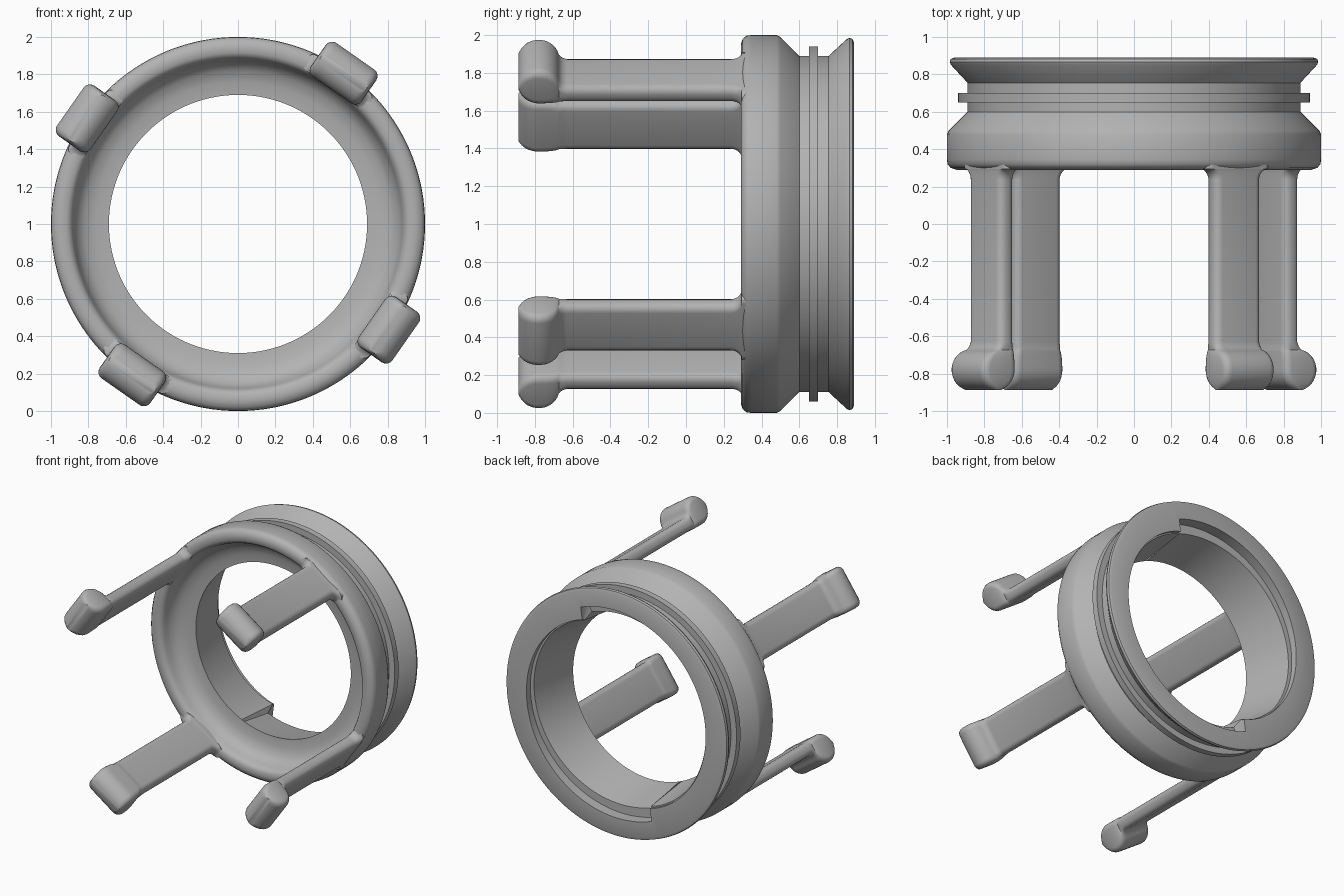
import bpy, bmesh, math
from mathutils import Matrix

cube = bpy.data.objects.get("Cube")
if cube:
    bpy.data.objects.remove(cube, do_unlink=True)

grey = bpy.data.materials.new("plain grey")
grey.use_nodes = True
colour = (0.45, 0.45, 0.45, 1)
grey.diffuse_color = colour
grey.node_tree.nodes["Principled BSDF"].inputs["Base Color"].default_value = colour


def make_object(name, bm):
    bmesh.ops.recalc_face_normals(bm, faces=bm.faces)
    mesh = bpy.data.meshes.new(name)
    bm.to_mesh(mesh)
    bm.free()
    mesh.materials.append(grey)
    obj = bpy.data.objects.new(name, mesh)
    bpy.context.collection.objects.link(obj)
    bpy.ops.object.select_all(action='DESELECT')
    obj.select_set(True)
    bpy.context.view_layer.objects.active = obj
    bpy.ops.object.shade_smooth_by_angle(angle=math.radians(38))


def bridge(bm, a, b):
    # Quads between two closed loops of vertices
    for j in range(len(a)):
        k = (j + 1) % len(a)
        bm.faces.new((a[j], a[k], b[k], b[j]))


# Ring: front lip, collar, fin and rear flange as (radius, y)
OUTER = [(0.915, 0.292), (0.95, 0.29), (0.98, 0.30), (0.997, 0.32), (1.0, 0.345),
         (1.0, 0.48), (0.99, 0.50), (0.89, 0.60), (0.89, 0.65), (0.94, 0.65),
         (0.94, 0.70), (0.89, 0.70), (0.89, 0.755), (0.978, 0.85), (0.985, 0.865),
         (0.98, 0.882), (0.96, 0.89)]
# Cove leading from the bore out to the lip
COVE = [(0.69, 0.45), (0.76, 0.445), (0.82, 0.425), (0.855, 0.395), (0.875, 0.355),
        (0.883, 0.325), (0.895, 0.303)]
STEP_ANGLE = 68


def ring_section(degrees):
    # Two spiral ramps in the rear opening, each ending in a step
    u = 1 - ((degrees - STEP_ANGLE) % 180) / 180
    radius, floor = 0.73 + 0.11 * math.sqrt(u), 0.87 - 0.08 * u
    inner = min(0.765, radius - 0.01)
    return OUTER + [(radius, 0.89), (radius, floor), (inner, floor)] + COVE


bm = bmesh.new()
columns = []
count = 180
for i in range(count):
    deg = 360 * i / count
    c, s = math.cos(math.radians(deg)), math.sin(math.radians(deg))
    columns.append([bm.verts.new((r * c, y, 1 + r * s)) for r, y in ring_section(deg)])
for i in range(count):
    bridge(bm, columns[i], columns[(i + 1) % count])
make_object("mount_ring", bm)

# Arm stations along y: (y, inner radius, outer radius, half width)
ARM_IN, ARM_OUT, ARM_HALF = 0.88, 0.98, 0.15
TIP_Y, TIP_R, TIP_RADIUS, TIP_HALF = -0.78, 0.985, 0.11, 0.165
FLARE, FRONT = 0.06, 0.295
stations = []
for i in range(14):
    # Rounded hook tip
    t = math.radians(12 + 12 * i)
    low = TIP_R - TIP_RADIUS * (math.sin(t) if t < math.pi / 2 else 1)
    high = TIP_R + TIP_RADIUS * math.sin(t)
    stations.append((TIP_Y - TIP_RADIUS * math.cos(t), low, max(high, ARM_OUT + 0.02),
                     TIP_HALF - 0.02 * (1 - math.sin(t))))
stations += [(-0.655, ARM_IN, ARM_OUT + 0.008, ARM_HALF + 0.003),
             (-0.63, ARM_IN, ARM_OUT, ARM_HALF)]
for i in range(7):
    # Fillet where the arm meets the ring
    t = math.pi / 2 * i / 6
    stations.append((FRONT - FLARE * (1 - math.sin(t)), ARM_IN, ARM_OUT,
                     ARM_HALF + FLARE * (1 - math.cos(t))))
stations.append((0.37, ARM_IN, ARM_OUT, ARM_HALF + FLARE))


def rounded_section(y, low, high, half):
    # Rounded rectangle across the arm
    rad = min(0.042, (high - low) * 0.49)
    centres = ((high - rad, half - rad), (low + rad, half - rad),
               (low + rad, rad - half), (high - rad, rad - half))
    for quarter, (cx, cz) in enumerate(centres):
        for i in range(6):
            a = math.pi / 2 * (quarter + i / 5)
            yield (cx + rad * math.cos(a), y, cz + rad * math.sin(a))


for name, angle in (("upper_left", 55), ("upper_right", 145),
                    ("lower_right", 235), ("lower_left", 325)):
    bm = bmesh.new()
    loops = [[bm.verts.new(p) for p in rounded_section(*st)] for st in stations]
    for a, b in zip(loops, loops[1:]):
        bridge(bm, a, b)
    bm.faces.new(loops[0])
    bm.faces.new(loops[-1])
    bm.transform(Matrix.Translation((0, 0, 1))
                 @ Matrix.Rotation(-math.radians(angle), 4, 'Y'))
    make_object(name + "_hooked_arm", bm)
